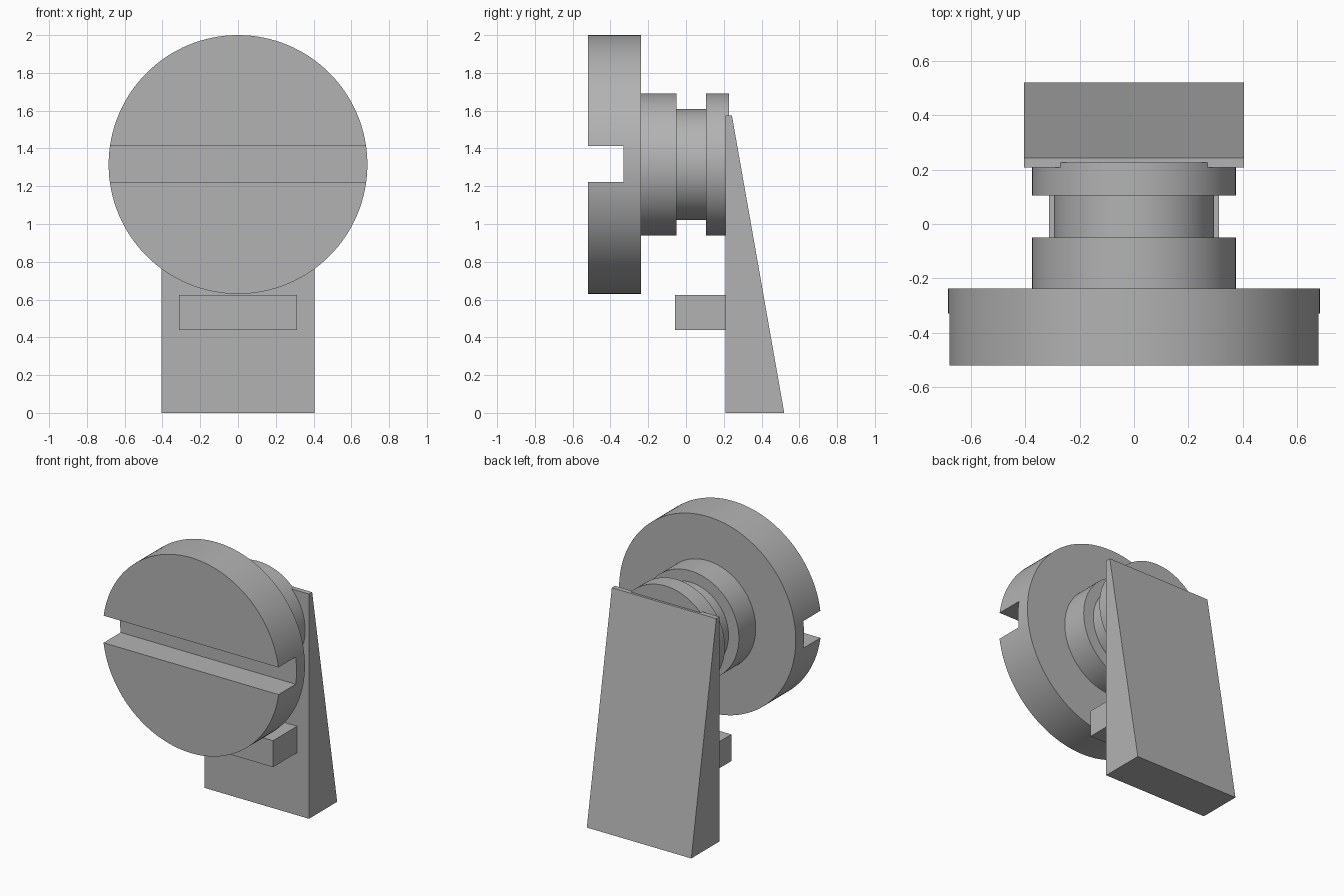
import bpy, bmesh, math
from mathutils import Matrix, Vector

cube = bpy.data.objects.get("Cube")
if cube:
    bpy.data.objects.remove(cube, do_unlink=True)

grey = bpy.data.materials.new("plain grey")
grey.use_nodes = True
grey.diffuse_color = (0.45, 0.45, 0.45, 1)
grey.node_tree.nodes["Principled BSDF"].inputs["Base Color"].default_value = grey.diffuse_color

AXIS_Z = 1.315


def add_object(name, bm):
    bmesh.ops.recalc_face_normals(bm, faces=bm.faces)
    mesh = bpy.data.meshes.new(name)
    bm.to_mesh(mesh)
    bm.free()
    mesh.materials.append(grey)
    obj = bpy.data.objects.new(name, mesh)
    bpy.context.collection.objects.link(obj)
    return obj


def prism(name, half_width, outline):
    """Extrude a (y, z) outline across x."""
    bm = bmesh.new()
    face = bm.faces.new([bm.verts.new((-half_width, y, z)) for y, z in outline])
    ext = bmesh.ops.extrude_face_region(bm, geom=[face])
    verts = [v for v in ext["geom"] if isinstance(v, bmesh.types.BMVert)]
    bmesh.ops.translate(bm, verts=verts, vec=(2 * half_width, 0, 0))
    return add_object(name, bm)


def box(name, half_width, y0, y1, z0, z1):
    return prism(name, half_width, [(y0, z0), (y1, z0), (y1, z1), (y0, z1)])


def lathe(name, profile, sides=128):
    """Turn a (y, radius) profile around the horizontal axis, with flat end caps."""
    bm = bmesh.new()
    rings = []
    for y, r in profile:
        angles = [2 * math.pi * i / sides for i in range(sides)]
        rings.append([bm.verts.new((r * math.cos(a), y, AXIS_Z + r * math.sin(a)))
                      for a in angles])
    for a, b in zip(rings, rings[1:]):
        for i in range(sides):
            j = (i + 1) % sides
            bm.faces.new((a[i], a[j], b[j], b[i]))
    bm.faces.new(rings[0])
    bm.faces.new(rings[-1])
    return add_object(name, bm)


# Turned screw: wide head, shoulder, narrow neck, rear collar
screw = lathe("slotted_screw", [
    (-0.52, 0.685), (-0.237, 0.685),
    (-0.237, 0.375), (-0.05, 0.375),
    (-0.05, 0.295), (0.105, 0.295),
    (0.105, 0.375), (0.227, 0.375)])

# Slot across the head
cutter = box("slot_cutter", 0.9, -0.7, -0.33, 1.222, 1.412)
cutter.hide_render = True
cut = screw.modifiers.new("slot", 'BOOLEAN')
cut.operation = 'DIFFERENCE'
cut.solver = 'EXACT'
cut.object = cutter
bpy.ops.object.select_all(action='DESELECT')
bpy.context.view_layer.objects.active = screw
screw.select_set(True)
bpy.ops.object.modifier_apply(modifier=cut.name)
bpy.data.objects.remove(cutter, do_unlink=True)
bpy.ops.object.shade_smooth_by_angle(angle=math.radians(30))

# Tapered back plate and the lug on its front
prism("wedge_plate", 0.405, [(0.208, 0), (0.52, 0), (0.243, 1.575), (0.208, 1.575)])
box("front_lug", 0.312, -0.057, 0.208, 0.438, 0.624)
